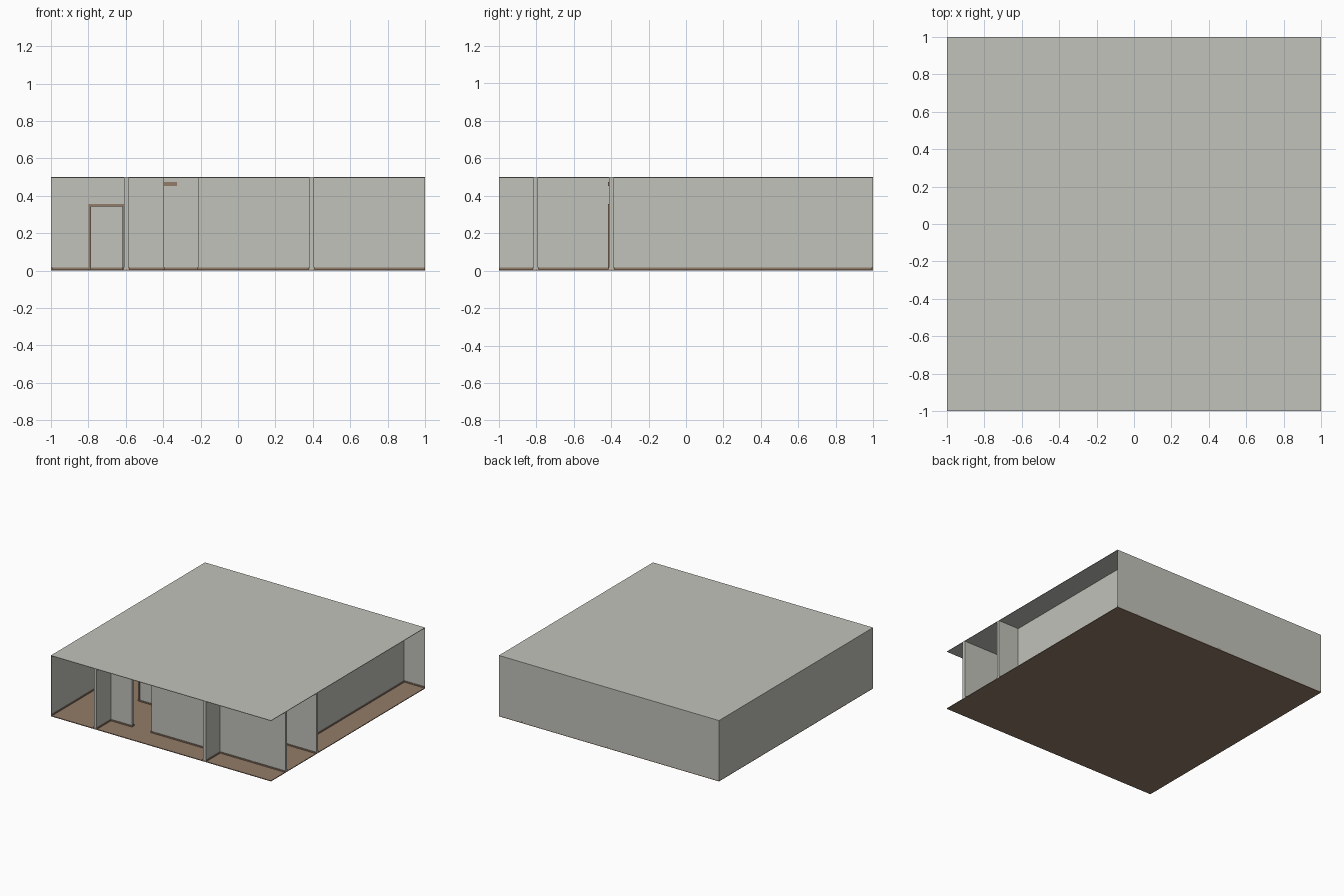
import bpy
import bmesh
from mathutils import Matrix, Vector

cube = bpy.data.objects.get("Cube")
if cube:
    bpy.data.objects.remove(cube, do_unlink=True)


def material(name, rgb):
    m = bpy.data.materials.new(name)
    m.use_nodes = True
    m.diffuse_color = (*rgb, 1)
    m.node_tree.nodes["Principled BSDF"].inputs["Base Color"].default_value = (*rgb, 1)
    return m


PLASTER = material("warm grey plaster", (0.53, 0.54, 0.49))
WOOD = material("brown wood", (0.29, 0.20, 0.14))


def boxes(name, mat, spans):
    """One object from boxes given as ((x0, x1), (y0, y1), (z0, z1))."""
    bm = bmesh.new()
    for span in spans:
        size = Vector([b - a for a, b in span])
        mid = Vector([(a + b) / 2 for a, b in span])
        bmesh.ops.create_cube(bm, size=1, matrix=Matrix.Translation(mid) @ Matrix.Diagonal(size.to_4d()))
    mesh = bpy.data.meshes.new(name)
    bm.to_mesh(mesh)
    bm.free()
    mesh.materials.append(mat)
    obj = bpy.data.objects.new(name, mesh)
    bpy.context.collection.objects.link(obj)
    return obj


TOP = 0.5
FLOOR = 0.006
SKIN = 0.004
HALF = 0.0125
SKIRT = 0.016
LIP = 0.005
FULL = (-1, 1)


def clip(a, b):
    return max(a, -1), min(b, 1)


def wall(name, x, y):
    """Full height wall with a skirting board around its foot."""
    boxes(name, PLASTER, [(x, y, (FLOOR, TOP - SKIN))])
    foot = [clip(a - LIP, b + LIP) for a, b in (x, y)]
    boxes(name + "_skirting", WOOD, [(*foot, (FLOOR / 2, SKIRT))])


def wall_along_x(name, y, x0, x1):
    wall(name, (x0, x1), (y - HALF, y + HALF))


def wall_along_y(name, x, y0, y1):
    wall(name, (x - HALF, x + HALF), (y0, y1))


# Floor and ceiling
boxes("floor", WOOD, [(FULL, FULL, (0, FLOOR))])
boxes("ceiling", PLASTER, [(FULL, FULL, (TOP - SKIN, TOP))])

# Thin outer walls, skirted on the inside only
boxes("back_wall", PLASTER, [(FULL, (1 - SKIN, 1), (FLOOR, TOP - SKIN))])
boxes("side_wall", PLASTER, [((-1, SKIN - 1), FULL, (FLOOR, TOP - SKIN))])
boxes("outer_skirting", WOOD, [
    (FULL, (1 - SKIN - LIP, 1 - SKIN), (FLOOR, SKIRT)),
    ((SKIN - 1, SKIN + LIP - 1), FULL, (FLOOR, SKIRT)),
])

# Front partitions, with an open passage between the two long pieces
FRONT, HALL = -0.802, -0.4
wall_along_y("front_right_stub", -0.598, -1, FRONT)
wall_along_x("front_right_partition", FRONT, -0.61, -0.395)
wall_along_x("front_middle_partition", FRONT, -0.215, 0.395)
wall_along_y("front_left_stub", 0.395, -1, FRONT)
wall_along_x("front_left_partition", FRONT, 0.395, 1)

# Hall partition with a doorway
DOOR = (-0.792, -0.61)
DOOR_TOP = 0.35
wall_along_x("hall_partition_right", HALL, -0.996, DOOR[0])
wall_along_x("hall_partition_left", HALL, DOOR[1], 1)
boxes("door_header", PLASTER, [(DOOR, (HALL - HALF, HALL + HALF), (DOOR_TOP, TOP - SKIN))])

# Door casing: two posts and a head
TRIM = 0.007
CASING = (HALL - HALF - LIP, HALL + HALF + LIP)
posts = [((x - TRIM, x + TRIM), CASING, (FLOOR, DOOR_TOP + TRIM)) for x in DOOR]
head = ((DOOR[0] - TRIM, DOOR[1] + TRIM), CASING, (DOOR_TOP - TRIM, DOOR_TOP + TRIM))
boxes("door_casing", WOOD, posts + [head])

# Small wooden plaque high on the hall wall
boxes("wall_plaque", WOOD, [((-0.47, -0.327), (HALL - HALF - LIP, HALL - HALF), (0.452, 0.474))])

# Rear partitions
wall_along_y("rear_middle_partition", 0, HALL, 1 - SKIN)
wall_along_y("rear_left_partition", 0.8, HALL, 1 - SKIN)
